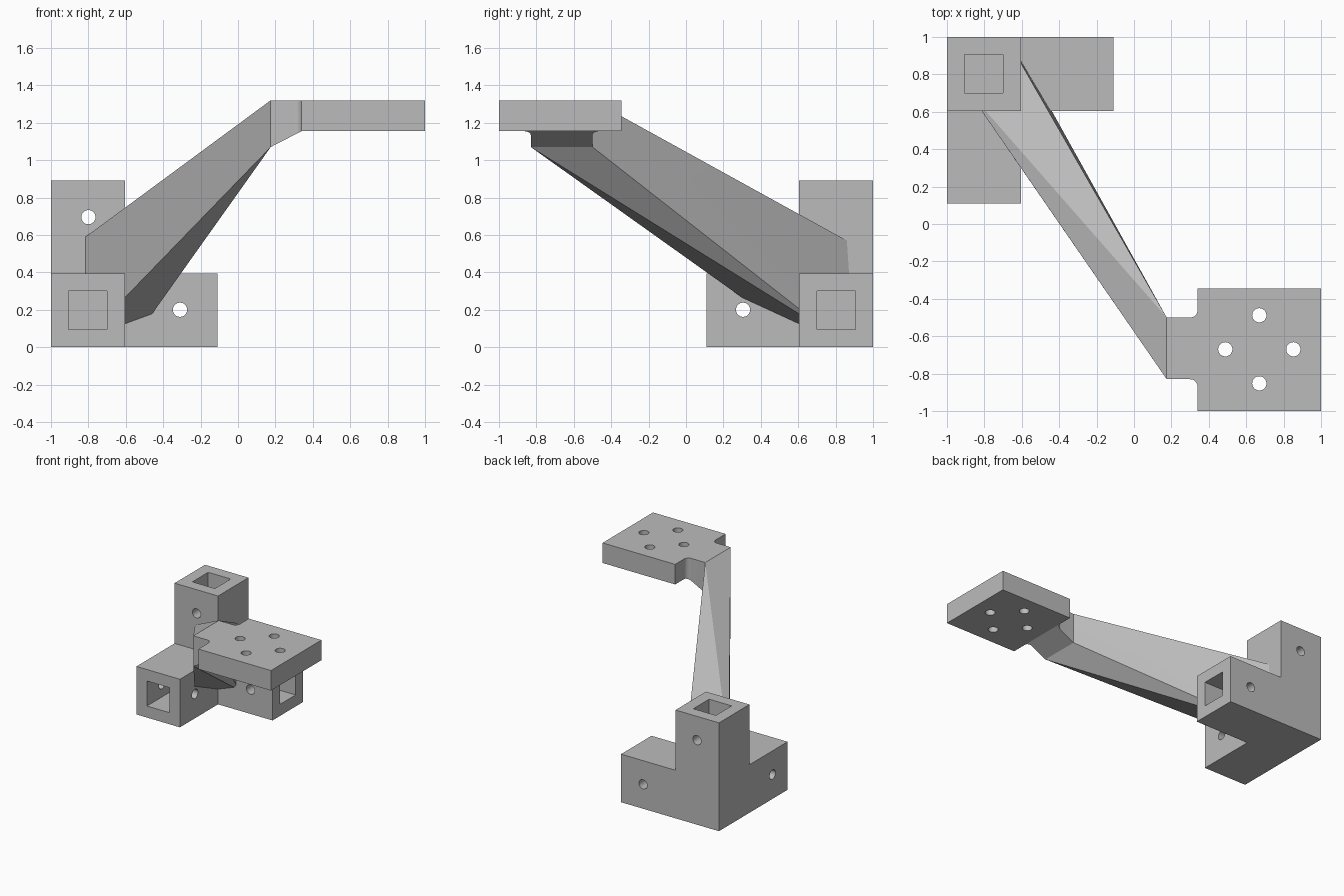
import bpy, bmesh, math
from mathutils import Vector

cube = bpy.data.objects.get("Cube")
if cube:
    bpy.data.objects.remove(cube, do_unlink=True)

grey = bpy.data.materials.new("plain_grey")
grey.use_nodes = True
grey.diffuse_color = (0.5, 0.5, 0.5, 1)
grey.node_tree.nodes["Principled BSDF"].inputs["Base Color"].default_value = (0.5, 0.5, 0.5, 1)


def finish(name, bm):
    bmesh.ops.recalc_face_normals(bm, faces=bm.faces)
    mesh = bpy.data.meshes.new(name)
    bm.to_mesh(mesh)
    bm.free()
    mesh.materials.append(grey)
    obj = bpy.data.objects.new(name, mesh)
    bpy.context.collection.objects.link(obj)
    return obj


def box(name, low, high):
    bm = bmesh.new()
    bmesh.ops.create_cube(bm, size=1)
    low, high = Vector(low), Vector(high)
    for v in bm.verts:
        v.co = (low + high) / 2 + v.co * (high - low)
    return finish(name, bm)


def pin(name, centre, axis, length, radius=0.038):
    bm = bmesh.new()
    bmesh.ops.create_cone(bm, cap_ends=True, segments=32, radius1=radius,
                          radius2=radius, depth=length)
    turn = Vector((0, 0, 1)).rotation_difference(Vector(axis))
    for v in bm.verts:
        v.co = turn @ v.co + Vector(centre)
    return finish(name, bm)


def combine(target, other, operation):
    other.hide_render = True
    mod = target.modifiers.new(operation, "BOOLEAN")
    mod.operation = operation
    mod.solver = "EXACT"
    mod.object = other
    bpy.context.view_layer.objects.active = target
    bpy.ops.object.modifier_apply(modifier=mod.name)
    bpy.data.objects.remove(other, do_unlink=True)


# Corner block: three square arms meeting at one corner
W, L, WALL = 0.395, 0.89, 0.095
corner = Vector((-1, 1, 0))
into = Vector((1, -1, 1))     # arm directions away from the corner


def arm_box(name, axis, start, end, inset):
    a = Vector((inset,) * 3)
    b = Vector((W - inset,) * 3)
    a[axis], b[axis] = start, end
    p, q = corner + a * into, corner + b * into
    return box(name, [min(i, j) for i, j in zip(p, q)],
               [max(i, j) for i, j in zip(p, q)])


bracket = arm_box("corner_bracket", 0, 0, L, 0)
for axis in (1, 2):
    combine(bracket, arm_box("arm", axis, 0, L, 0), "UNION")

# Mounting plate
TOP, UNDER = 1.32, 1.155
plate = box("mounting_plate", (0.34, -1, UNDER), (1, -0.345, TOP))

# Neck: filleted outline with a sloping underside
NX, LOW, MID, HALF, R = 0.175, 1.07, -0.665, 0.165, 0.04
side = [(NX, HALF)]
for i in range(9):
    a = math.pi / 2 * i / 8
    side.append((0.34 - R + R * math.sin(a), HALF + R - R * math.cos(a)))
side.append((0.36, HALF + R))
outline = [(x, MID + y) for x, y in side] + [(x, MID - y) for x, y in reversed(side)]
bm = bmesh.new()
slope = (UNDER - LOW) / (0.34 - NX)
upper = [bm.verts.new((x, y, TOP)) for x, y in outline]
lower = [bm.verts.new((x, y, LOW + (x - NX) * slope)) for x, y in outline]
bm.faces.new(upper)
bm.faces.new(lower)
for i in range(len(outline)):
    j = (i + 1) % len(outline)
    bm.faces.new((upper[i], upper[j], lower[j], lower[i]))
neck = finish("neck", bm)

# Strut: tapered bar whose four edges run into the corner block
edges = [((NX, MID - HALF, TOP), (-0.815, 0.605, 0.59), 1.08),
         ((NX, MID + HALF, TOP), (-0.605, 0.86, 0.57), 1.08),
         ((NX, MID - HALF, LOW), (-0.605, 0.30, 0.265), 1.2),
         ((NX, MID + HALF, LOW), (-0.44, 0.605, 0.205), 1.15)]
bm = bmesh.new()
for start, hit, reach in edges:
    bm.verts.new(start)
    bm.verts.new(Vector(start).lerp(Vector(hit), reach))
bmesh.ops.convex_hull(bm, input=bm.verts)
strut = finish("strut", bm)

for part in (strut, neck, plate):
    combine(bracket, part, "UNION")

# Square sockets in the arm ends
for axis in range(3):
    combine(bracket, arm_box("socket", axis, W, L + 0.1, WALL), "DIFFERENCE")

# Cross holes through the arms
for centre, axis in (((-0.31, 0.8, 0.2), (0, 1, 0)),
                     ((-0.8, 0.305, 0.2), (1, 0, 0)),
                     ((-0.8, 0.8, 0.695), (0, 1, 0))):
    combine(bracket, pin("cross_hole", centre, axis, 0.5), "DIFFERENCE")

# Ring of four plate holes
for i in range(4):
    a = math.pi / 2 * i
    spot = (0.67 + 0.182 * math.cos(a), -0.67 + 0.182 * math.sin(a), 1.24)
    combine(bracket, pin("plate_hole", spot, (0, 0, 1), 0.4), "DIFFERENCE")

# Smooth the round holes and fillets, keep other edges sharp
bpy.ops.object.select_all(action="DESELECT")
bracket.select_set(True)
bpy.context.view_layer.objects.active = bracket
bpy.ops.object.shade_smooth_by_angle(angle=math.radians(20))
